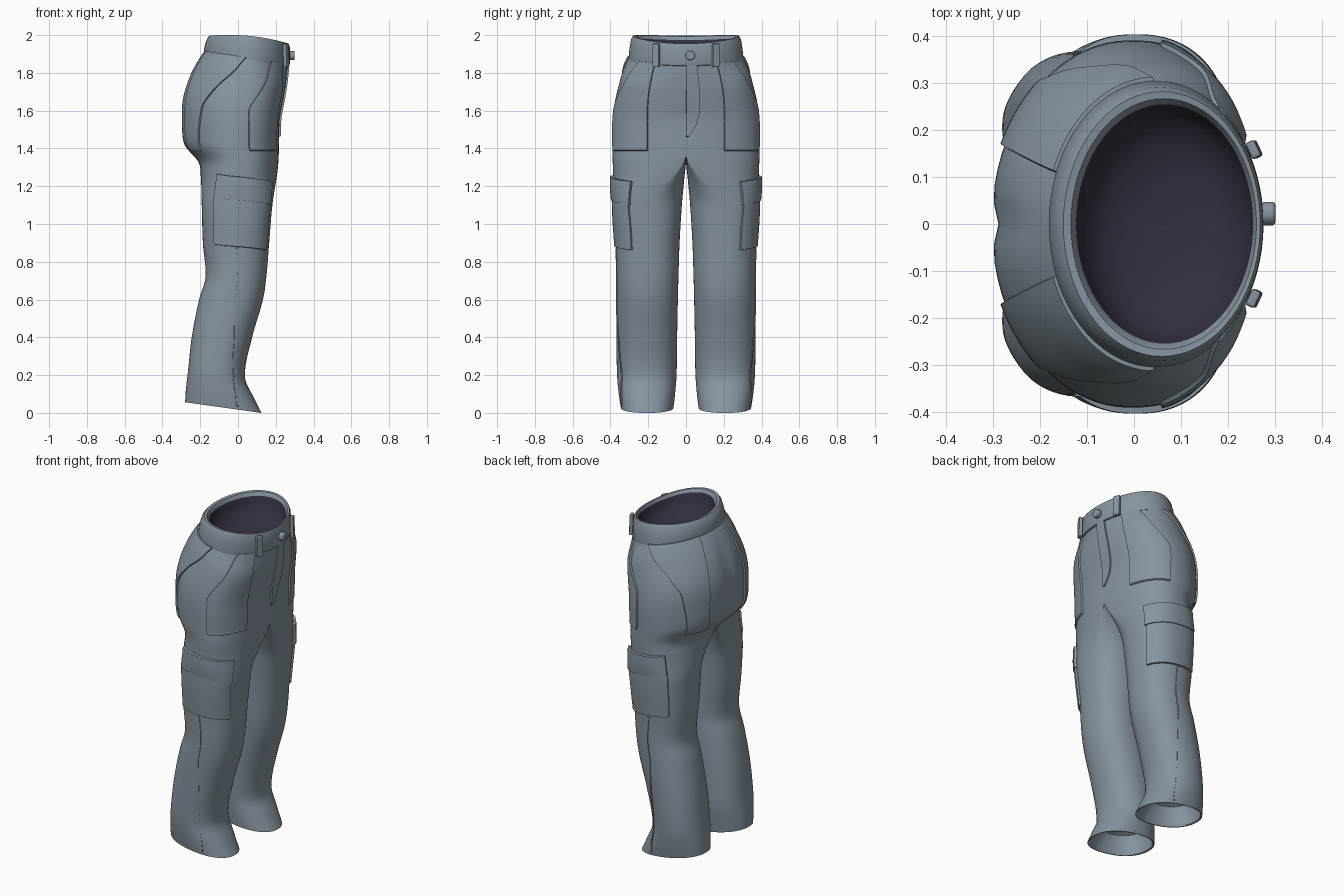
import bpy, bmesh, math
from mathutils import Vector

if "Cube" in bpy.data.objects:
    bpy.data.objects.remove(bpy.data.objects["Cube"])

def material(name, rgb):
    m = bpy.data.materials.new(name)
    m.diffuse_color = (*rgb, 1)
    m.use_nodes = True
    m.node_tree.nodes["Principled BSDF"].inputs["Base Color"].default_value = m.diffuse_color
    return m

CLOTH = material("slate cloth", (0.240, 0.298, 0.342))
DARK = material("dark lining", (0.032, 0.029, 0.047))

# Trouser sections: height, back x, front x, outer y, inner y
ROWS = [
    (0.028, -.280, .125, .345, .066), (0.10, -.276, .085, .356, .058),
    (0.20, -.266, .037, .365, .050), (0.40, -.245, .075, .368, .047),
    (0.60, -.206, .132, .368, .043), (0.72, -.172, .150, .367, .040),
    (0.90, -.186, .165, .370, .034), (1.10, -.192, .182, .380, .022),
    (1.25, -.197, .205, .386, .008), (1.33, -.210, .214, .388, .0),
    (1.42, -.286, .217, .390, .0), (1.55, -.301, .220, .388, .0),
    (1.65, -.296, .235, .376, .0), (1.75, -.262, .250, .353, .0),
    (1.82, -.222, .258, .332, .0), (1.89, -.172, .264, .298, .0)]

def step(a, b, x):
    k = min(1, max(0, (x - a) / (b - a)))
    return k * k * (3 - 2 * k)

def slope(i, k):
    a, b = ROWS[max(i - 1, 0)], ROWS[min(i + 1, len(ROWS) - 1)]
    return (b[k] - a[k]) / (b[0] - a[0])

def section(z):
    i = 0
    while i < len(ROWS) - 2 and z > ROWS[i + 1][0]:
        i += 1
    a, b = ROWS[i], ROWS[i + 1]
    h = b[0] - a[0]
    u = min(1, max(0, (z - a[0]) / h))
    return [a[k] * (1 + 2 * u) * (1 - u) ** 2 + b[k] * u * u * (3 - 2 * u)
            + h * u * (1 - u) * ((1 - u) * slope(i, k) - u * slope(i + 1, k))
            for k in range(1, 5)]

def surf(t, z):
    """Point on the left half; t = 0 front, pi/2 outer side, pi back."""
    xb, xf, yo, yi = section(z)
    p = 0.9 + 0.1 * step(1.7, 1.9, z) - 0.07 * step(.8, 1.1, z) * (1 - step(1.3, 1.45, z))
    c, s = math.cos(t), math.sin(t)
    c = math.copysign(abs(c) ** p, c)
    s = math.copysign(abs(s) ** p, s) if abs(s) > 1e-6 else 0
    cx, a = (xb + xf) / 2, (xf - xb) / 2
    w = 1 - step(1.08, 1.37, z)
    leg = (yo + yi) / 2 + (yo - yi) / 2 * s
    y = (1 - w) * (yi + (yo - yi) * max(s, 0)) + w * leg
    # widest point of the hips sits forward of the middle
    x = cx + a * c + .04 * max(s, 0) ** 2 * step(1.25, 1.5, z) * (1 - step(1.75, 1.89, z))
    if c < 0:  # cleft along the centre back
        x += 0.014 * math.exp(-(y / .035) ** 2) * step(1.36, 1.5, z) * (1 - step(1.7, 1.88, z))
    tilt = -0.15 * step(1.5, 1.9, z) - 0.14 * (1 - step(0.03, 0.35, z))
    return Vector((x, y, z + tilt * (x - cx)))

def normal(t, z):
    e = 0.004
    n = (surf(t + e, z) - surf(t - e, z)).cross(surf(t, z + e) - surf(t, z - e))
    return n.normalized()

def grid_mesh(name, rows, closed, mirror=False, drop=None, angle=40, dark_from=None):
    bm = bmesh.new()
    vs = [[bm.verts.new(p) for p in r] for r in rows]
    n = len(rows[0])
    for i in range(len(rows) - 1):
        for j in range(n if closed else n - 1):
            k = (j + 1) % n
            q = (vs[i][j], vs[i][k], vs[i + 1][k], vs[i + 1][j])
            if drop and all(drop(v.co) for v in q):
                continue
            f = bm.faces.new(q)
            f.smooth = True
            f.material_index = int(dark_from is not None and i >= dark_from)
    me = bpy.data.meshes.new(name)
    bm.to_mesh(me)
    bm.free()
    me.materials.append(CLOTH)
    me.materials.append(DARK)
    me.set_sharp_from_angle(angle=math.radians(angle))
    ob = bpy.data.objects.new(name, me)
    bpy.context.collection.objects.link(ob)
    if mirror:
        add_mirror(ob)
    return ob

def add_mirror(ob):
    m = ob.modifiers.new("mirror", "MIRROR")
    m.use_axis = (False, True, False)
    m.merge_threshold = 0.0015

# Legs and seat: one lofted half with hollow hem, mirrored
N = 72
ts = [2 * math.pi * j / N for j in range(N)]
z0, z1 = ROWS[0][0], ROWS[-1][0]
rings = [[surf(t, z0 + (z1 - z0) * i / 90) for t in ts] for i in range(91)]
hem = []
for k, z in ((.01, .20), (.5, .19), (.82, .16), (.91, .11), (.93, .06), (.95, .033), (.975, .028)):
    ring = [surf(t, z) for t in ts]
    mid = sum(ring, Vector()) / N
    hem.append([mid + (p - mid) * k for p in ring])
grid_mesh("trouser_body", hem + rings, True, True, lambda c: c.y < 0.001 and c.z > 1.3)

def patch(name, rows, h, puff=0.0, sl=0.0, mirror=True, nu=22, nv=22):
    """Raised cloth panel; rows of (z, t start, t end) from bottom to top."""
    def edge(n):
        return [0, .012] + [.012 + .976 * i / n for i in range(1, n)] + [.988, 1]
    out = []
    for v in edge(nv):
        z = rows[0][0] + (rows[-1][0] - rows[0][0]) * v
        i = 0
        while i < len(rows) - 2 and z > rows[i + 1][0]:
            i += 1
        a, b = rows[i], rows[i + 1]
        k = (z - a[0]) / (b[0] - a[0])
        line = []
        for u in edge(nu):
            t = a[1] + (b[1] - a[1]) * k
            t += (a[2] + (b[2] - a[2]) * k - t) * u
            zz = z + sl * (u - .5)
            rim = u in (0, 1) or v in (0, 1)
            d = -.004 if rim else h + puff * math.sin(math.pi * u) * math.sin(math.pi * v)
            line.append(surf(t, zz) + normal(t, zz) * d)
        out.append(line)
    return grid_mesh(name, out, False, mirror, angle=35)

# Hip pockets, front and back
patch("front_pocket", [(1.385, .49, 1.36), (1.62, .51, 1.40), (1.75, .53, 1.17), (1.885, .56, .93)], .009)
patch("back_pocket", [(1.385, 2.36, 2.76), (1.50, 2.33, 2.74), (1.63, 2.24, 2.74),
                      (1.75, 1.96, 2.76), (1.82, 1.73, 2.77), (1.885, 1.55, 2.78)], .009)
# Cargo pockets: pouch and overlapping flap
patch("cargo_pouch", [(.875, .46, 2.24), (1.0, .47, 2.22), (1.15, .52, 2.2)], .010, .004, .03)
patch("cargo_flap", [(1.12, .47, 2.18), (1.245, .62, 2.08)], .016, .003, .04)
# Fly panel and outer leg seam
patch("fly_panel", [(1.46, .0, .02), (1.52, .0, .11), (1.6, .0, .16), (1.885, .0, .19)], .009, mirror=False, nu=8)
patch("outer_seam", [(.04, 1.18, 1.24), (.2, .91, .97), (.4, 1.15, 1.2), (.6, 1.44, 1.49), (.88, 1.53, 1.58)],
      .004, nu=4, nv=50)

# Waistband with rolled top and dark lining: centre x, x radius, y radius, z, tilt, front dip
BAND = [(.046, .214, .288, 1.868, -.15, 0), (.046, .226, .304, 1.873, -.15, 0), (.047, .228, .304, 1.885, -.15, 0),
        (.051, .224, .298, 1.935, -.13, .008), (.056, .218, .291, 1.978, -.11, .018), (.059, .209, .281, 1.996, -.10, .02),
        (.063, .197, .266, 1.994, -.10, .02), (.065, .188, .254, 1.975, -.10, .02), (.065, .182, .246, 1.94, -.10, .01),
        (.062, .165, .225, 1.89, -.10, 0), (.060, .120, .165, 1.855, -.08, 0), (.06, .06, .08, 1.84, -.05, 0),
        (.06, .001, .001, 1.835, 0, 0)]
band = [[Vector((cx + a * math.cos(t), b * math.sin(t), z + k * a * math.cos(t) - d * math.cos(t) ** 2))
         for t in ts] for cx, a, b, z, k, d in BAND]
grid_mesh("waistband", band, True, dark_from=7)

def finish(ob, name, width):
    ob.name = name
    ob.data.materials.append(CLOTH)
    b = ob.modifiers.new("bevel", "BEVEL")
    b.width, b.segments = width, 2

# Belt loops
bpy.ops.mesh.primitive_cube_add(size=1)
loop = bpy.context.object
for v in loop.data.vertices:
    x, y, z = v.co.x * .022, v.co.y * .038, v.co.z * .125
    a = math.radians(25)
    v.co = (.255 + x * math.cos(a) - y * math.sin(a) - z * .03,
            .158 + x * math.sin(a) + y * math.cos(a), 1.893 + z)
finish(loop, "belt_loop", .006)
add_mirror(loop)

# Waist button
bpy.ops.mesh.primitive_cylinder_add(vertices=28, radius=.025, depth=.03,
                                    location=(.285, .022, 1.892), rotation=(0, math.pi / 2, 0))
finish(bpy.context.object, "waist_button", .006)
bpy.ops.object.shade_smooth_by_angle()
